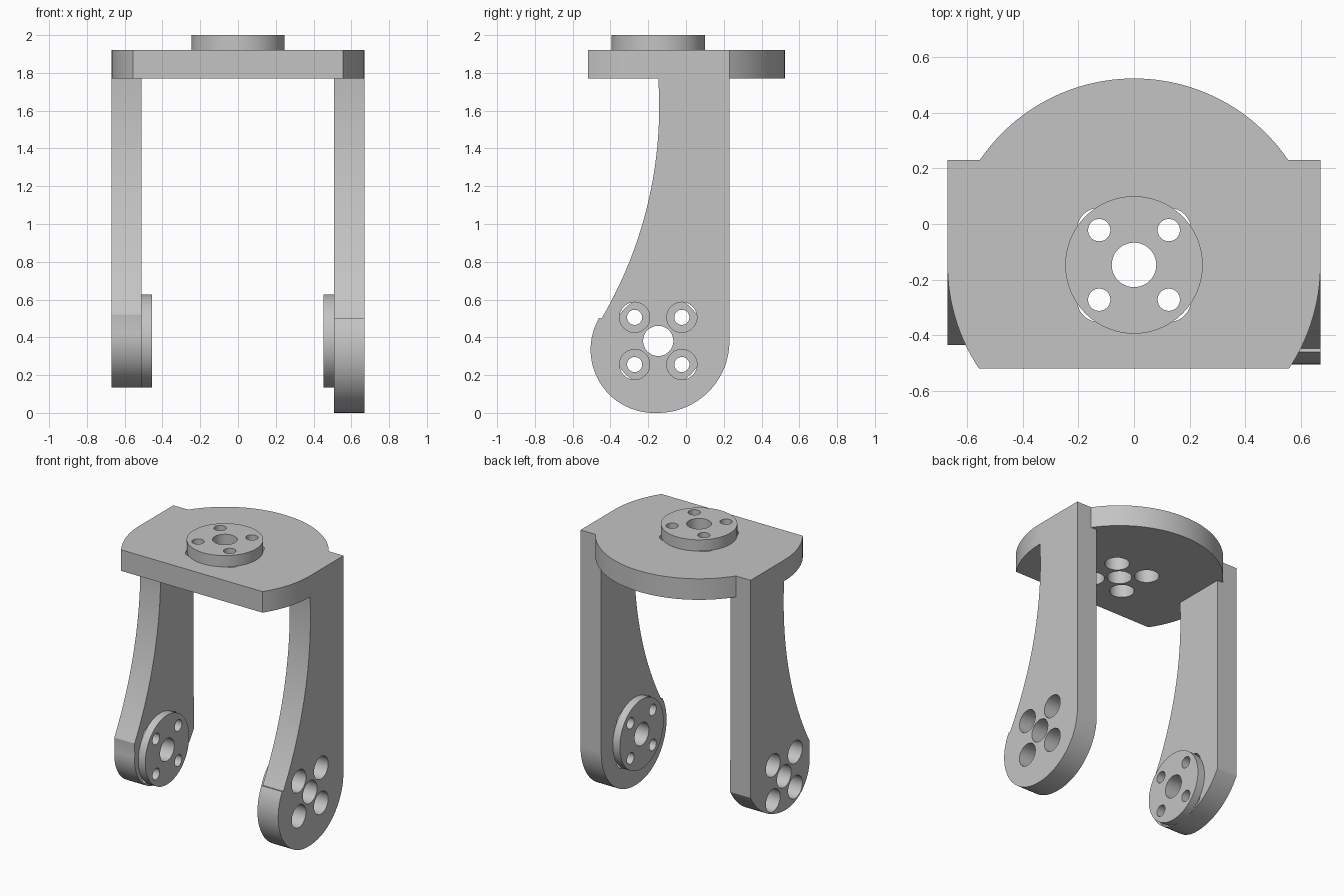
import bpy, bmesh
from math import cos, sin, radians, sqrt, atan2, degrees
from mathutils import Matrix

if "Cube" in bpy.data.objects:
    bpy.data.objects.remove(bpy.data.objects["Cube"], do_unlink=True)

grey = bpy.data.materials.new("plain_grey")
grey.use_nodes = True
colour = (0.55, 0.55, 0.55, 1)
grey.diffuse_color = colour
grey.node_tree.nodes["Principled BSDF"].inputs["Base Color"].default_value = colour

FLAT = Matrix.Identity(4)                       # profile in x, y; extruded along z
SIDE = Matrix(((0, 0, 1, 0), (1, 0, 0, 0),      # profile in y, z; extruded along x
               (0, 1, 0, 0), (0, 0, 0, 1)))


def arc(cu, cv, r, start, end, steps=32):
    angles = [radians(start + (end - start) * i / steps) for i in range(steps + 1)]
    return [(cu + r * cos(a), cv + r * sin(a)) for a in angles]


def circle(cu, cv, r, steps=48):
    return arc(cu, cv, r, 0, 360, steps)[:-1]


def bolt_holes(cu, cv, small):
    """Central bore plus four holes on a square pattern."""
    corners = [(a, b) for a in (-1, 1) for b in (-1, 1)]
    return [circle(cu, cv, 0.08)] + [circle(cu + 0.125 * a, cv + 0.125 * b, small)
                                     for a, b in corners]


def slab(name, loops, low, high, frame):
    """Extrude an outline with holes from low to high."""
    bm = bmesh.new()
    edges = []
    for loop in loops:
        verts = [bm.verts.new((u, v, low)) for u, v in loop]
        edges += [bm.edges.new((verts[i - 1], verts[i])) for i in range(len(verts))]
    bmesh.ops.triangle_fill(bm, use_beauty=True, edges=edges, normal=(0, 0, 1))
    ext = bmesh.ops.extrude_face_region(bm, geom=bm.faces[:], use_keep_orig=True)
    moved = [g for g in ext["geom"] if isinstance(g, bmesh.types.BMVert)]
    bmesh.ops.translate(bm, verts=moved, vec=(0, 0, high - low))
    bm.transform(frame)
    bmesh.ops.recalc_face_normals(bm, faces=bm.faces[:])
    mesh = bpy.data.meshes.new(name)
    bm.to_mesh(mesh)
    bm.free()
    mesh.materials.append(grey)
    obj = bpy.data.objects.new(name, mesh)
    bpy.context.collection.objects.link(obj)
    bpy.ops.object.select_all(action='DESELECT')
    obj.select_set(True)
    bpy.context.view_layer.objects.active = obj
    bpy.ops.object.shade_smooth_by_angle(angle=radians(25))
    return obj


HUB_Y, HUB_Z, HUB_R = -0.147, 0.381, 0.247
BACK, FRONT, RIM = 0.23, -0.52, 0.67
PLATE_LOW, PLATE_HIGH = 1.77, 1.92

# Top plate: a disc cut flat at the front, squared off over the legs
rise = degrees(atan2(BACK - HUB_Y, sqrt(RIM ** 2 - (BACK - HUB_Y) ** 2)))
drop = degrees(atan2(FRONT - HUB_Y, sqrt(RIM ** 2 - (FRONT - HUB_Y) ** 2)))
plate = (arc(0, HUB_Y, RIM, drop, 0, 16) + [(RIM, BACK)]
         + arc(0, HUB_Y, RIM, rise, 180 - rise, 48) + [(-RIM, BACK)]
         + arc(0, HUB_Y, RIM, 180, 180 - drop, 16))
slab("top_plate", [plate] + bolt_holes(0, HUB_Y, 0.08), PLATE_LOW, PLATE_HIGH, FLAT)
slab("top_hub", [circle(0, HUB_Y, HUB_R, 64)] + bolt_holes(0, HUB_Y, 0.04),
     PLATE_HIGH, 2.0, FLAT)


def front_curve(bottom, steps=32):
    """Concave front edge of a leg, from the plate downwards."""
    r, cy, cz = 2.21, -2.352, 1.62
    zs = [PLATE_LOW + (bottom - PLATE_LOW) * i / steps for i in range(steps + 1)]
    return [(cy + sqrt(r * r - (z - cz) ** 2), z) for z in zs]


# Long leg: large round foot
long_leg = ([(BACK, PLATE_LOW)] + front_curve(0.5)
            + arc(-0.17, 0.335, 0.335, 150, 270)
            + arc(-0.15, 0.38, 0.38, 270, 360))
# Short leg: tighter foot with a corner at the back
short_leg = ([(BACK, PLATE_LOW)] + front_curve(0.52)
             + arc(-0.17, 0.40, 0.265, 172, 270)
             + arc(-0.17, 0.593, 0.458, 270, 331)[1:])

for side, outline, outer, inner, tip in (("left", long_leg, 0.67, 0.507, 0.452),
                                         ("right", short_leg, -0.67, -0.51, -0.455)):
    slab(side + "_leg", [outline] + bolt_holes(HUB_Y, HUB_Z, 0.08),
         min(outer, inner), max(outer, inner), SIDE)
    slab(side + "_leg_hub", [circle(HUB_Y, HUB_Z, HUB_R, 64)] + bolt_holes(HUB_Y, HUB_Z, 0.04),
         min(inner, tip), max(inner, tip), SIDE)
